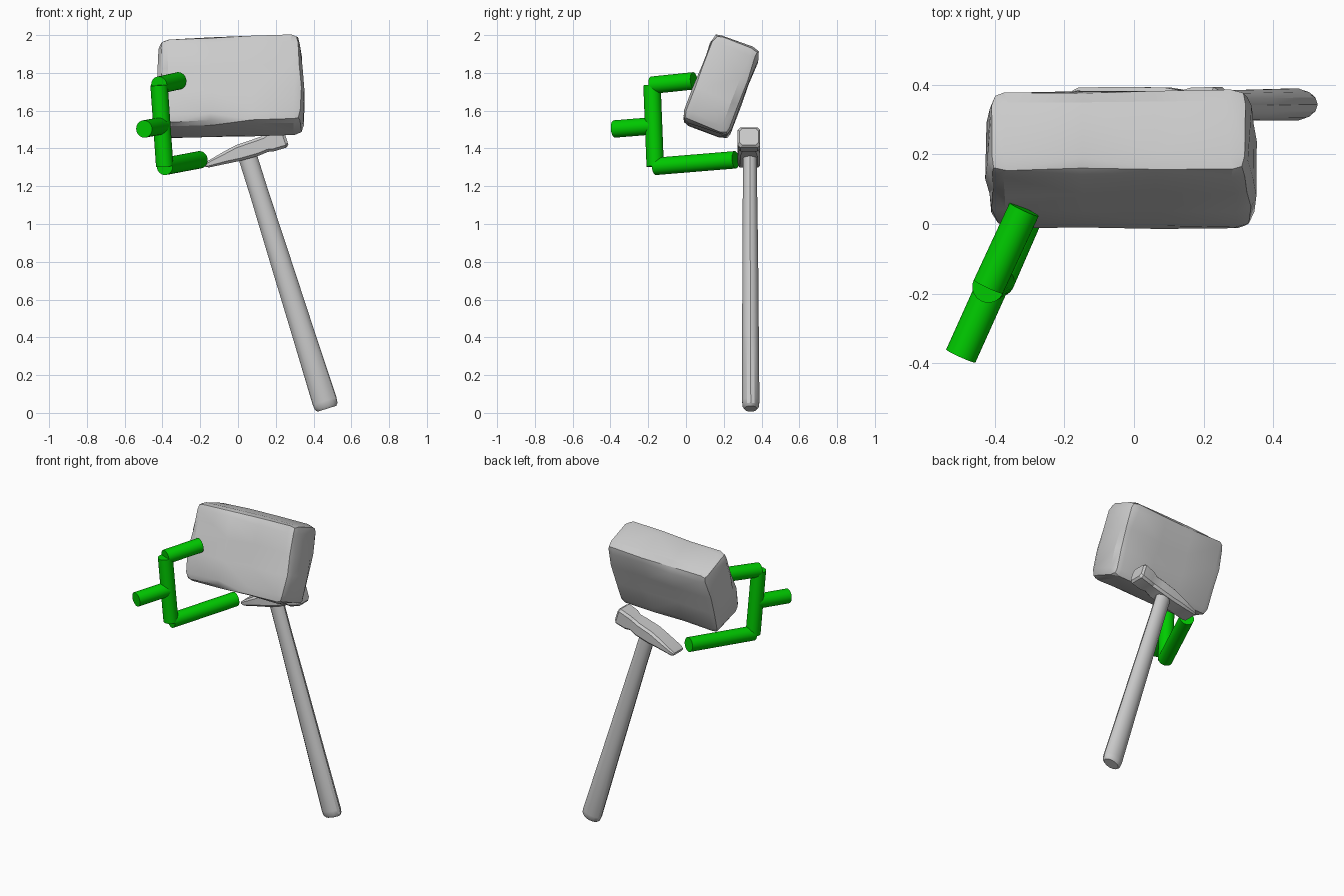
import bpy, bmesh, math, random
from mathutils import Vector, Euler

if "Cube" in bpy.data.objects:
    bpy.data.objects.remove(bpy.data.objects["Cube"])

random.seed(4)


def finish(name, bm, angle=None, mat=None):
    bmesh.ops.recalc_face_normals(bm, faces=bm.faces)
    me = bpy.data.meshes.new(name)
    bm.to_mesh(me)
    bm.free()
    ob = bpy.data.objects.new(name, me)
    bpy.context.collection.objects.link(ob)
    if mat:
        me.materials.append(mat)
    if angle:
        bpy.ops.object.select_all(action='DESELECT')
        ob.select_set(True)
        bpy.context.view_layer.objects.active = ob
        bpy.ops.object.shade_smooth_by_angle(angle=math.radians(angle))
    return ob


def loft(name, rings, angle=None, mat=None):
    """Skin a list of equal-length point rings and cap both ends."""
    bm = bmesh.new()
    loops = [[bm.verts.new(p) for p in ring] for ring in rings]
    n = len(loops[0])
    for a, b in zip(loops, loops[1:]):
        for i in range(n):
            j = (i + 1) % n
            bm.faces.new((a[i], a[j], b[j], b[i]))
    bm.faces.new(loops[0])
    bm.faces.new(loops[-1])
    return finish(name, bm, angle, mat)


def rod(name, start, end, radius, mat, sides=32):
    a, b = Vector(start), Vector(end)
    d = (b - a).normalized()
    u = d.orthogonal().normalized()
    w = d.cross(u)
    turn = [2 * math.pi * i / sides for i in range(sides)]
    off = [(u * math.cos(t) + w * math.sin(t)) * radius for t in turn]
    return loft(name, [[p + o for o in off] for p in (a, b)], 40, mat)


# stone block: chamfered, slightly uneven slab leaning back
bm = bmesh.new()
bmesh.ops.create_cube(bm, size=1)
bmesh.ops.scale(bm, vec=(0.745, 0.268, 0.495), verts=bm.verts)
bmesh.ops.bevel(bm, geom=bm.edges[:], offset=0.05, segments=2, profile=0.5,
                affect='EDGES')
long_edges = [e for e in bm.edges if e.calc_length() > 0.3]
bmesh.ops.subdivide_edges(bm, edges=long_edges, cuts=2, use_grid_fill=True)
for v in bm.verts:
    v.co += Vector([random.uniform(-0.006, 0.006) for _ in range(3)])
    # ends bulge a little
    v.co.x += math.copysign(0.012, v.co.x) * (1 - (v.co.z / 0.25) ** 2) * (abs(v.co.x) > 0.3)
bmesh.ops.triangulate(bm, faces=bm.faces)
block = finish("stone_block", bm, 25)
block.rotation_euler = Euler((math.radians(-21), math.radians(-2), 0), 'XYZ')
block.location = (-0.037, 0.185, 1.727)

# shared frame of the hammer: along the head, and up through the handle
TILT = math.radians(17.5)
ALONG = Vector((math.cos(TILT), 0, math.sin(TILT)))
UP = Vector((-math.sin(TILT), 0, math.cos(TILT)))
EYE = Vector((0.05, 0.333, 1.395))

# hammer head: wedge at the left, narrow neck, square face at the right
# (distance along, low, high, half depth)
sections = [(-0.240, -0.022, -0.004, 0.050), (-0.222, -0.030, 0.004, 0.058),
            (-0.120, -0.040, 0.027, 0.060), (-0.050, -0.047, 0.040, 0.060),
            (0.050, -0.050, 0.042, 0.058), (0.100, -0.045, 0.044, 0.050),
            (0.130, -0.052, 0.054, 0.058), (0.200, -0.053, 0.058, 0.060),
            (0.214, -0.042, 0.048, 0.050)]
rings = []
for t, lo, hi, hy in sections:
    c = min(0.014, (hi - lo) * 0.25)
    outline = [(-hy + c, lo), (hy - c, lo), (hy, lo + c), (hy, hi - c),
               (hy - c, hi), (-hy + c, hi), (-hy, hi - c), (-hy, lo + c)]
    rings.append([EYE + ALONG * t + UP * s + Vector((0, y, 0)) for y, s in outline])
loft("hammer_head", rings, 25)

# hammer handle: oval shaft widening toward the foot
top, foot = Vector((0.047, 0.338, 1.37)), Vector((0.471, 0.343, 0.022))
shaft = [(0, 0.050, 0.038), (0.15, 0.050, 0.039), (0.4, 0.055, 0.043),
         (0.7, 0.060, 0.045), (0.97, 0.066, 0.047), (0.99, 0.063, 0.044),
         (1.0, 0.052, 0.034)]
rings = []
for f, rx, ry in shaft:
    p = top.lerp(foot, f)
    ring = [2 * math.pi * i / 14 for i in range(14)]
    rings.append([p + ALONG * rx * math.cos(a) + Vector((0, ry * math.sin(a), 0))
                  for a in ring])
loft("hammer_handle", rings, 30)

# green bracket: grip stub, crossbar and two arms
green = bpy.data.materials.new("green")
green.diffuse_color = (0.0, 0.6, 0.0, 1)
green.use_nodes = True
green.node_tree.nodes["Principled BSDF"].inputs["Base Color"].default_value = green.diffuse_color
upper, lower = (-0.418, -0.180, 1.735), (-0.388, -0.163, 1.305)
for name, a, b in [("bracket_stub", (-0.497, -0.379, 1.503), (-0.403, -0.170, 1.520)),
                   ("bracket_crossbar", upper, lower),
                   ("bracket_upper_arm", upper, (-0.315, 0.042, 1.758)),
                   ("bracket_lower_arm", lower, (-0.203, 0.262, 1.340))]:
    rod(name, a, b, 0.046, green)
